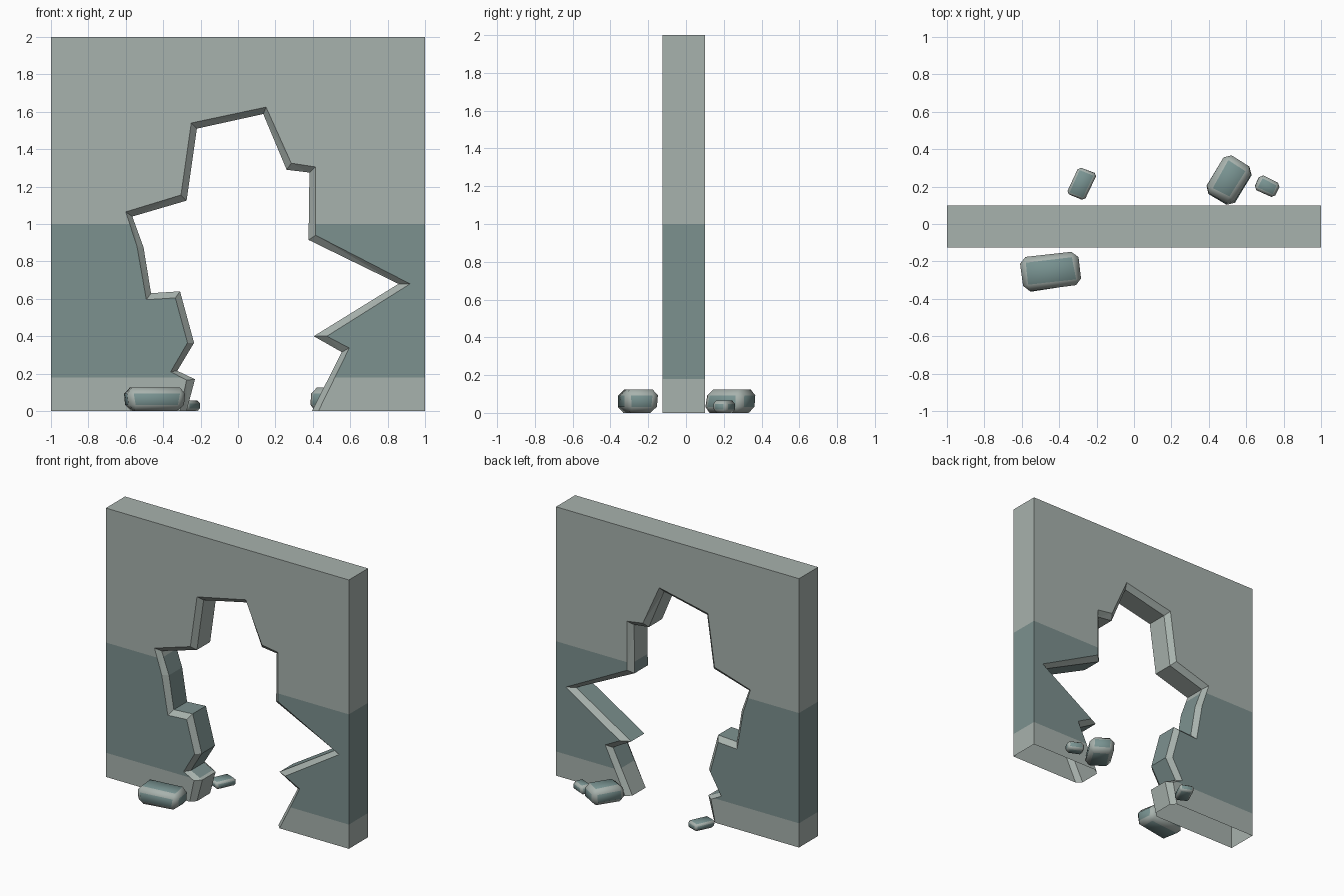
import bpy, bmesh, math, random
from mathutils import Vector, Matrix

if "Cube" in bpy.data.objects:
    bpy.data.objects.remove(bpy.data.objects["Cube"])

def material(name, rgb):
    m = bpy.data.materials.new(name)
    m.diffuse_color = (*rgb, 1)
    m.use_nodes = True
    m.node_tree.nodes["Principled BSDF"].inputs["Base Color"].default_value = m.diffuse_color
    return m

grey = material("pale plaster grey", (0.39, 0.445, 0.418))
teal = material("dull teal", (0.203, 0.282, 0.274))
stone = material("stone teal", (0.19, 0.292, 0.285))

def finish(bm, name, mats):
    me = bpy.data.meshes.new(name)
    bm.to_mesh(me)
    bm.free()
    for m in mats:
        me.materials.append(m)
    ob = bpy.data.objects.new(name, me)
    bpy.context.collection.objects.link(ob)
    return ob

# Broken opening, left foot to right foot: outer lip and inner lip (x, z)
outer = [(-.31, 0), (-.275, .165), (-.36, .21), (-.27, .365), (-.335, .605), (-.49, .595),
         (-.54, .88), (-.60, 1.065), (-.305, 1.155), (-.25, 1.54), (.15, 1.625), (.285, 1.325),
         (.415, 1.305), (.415, .94), (.92, .68), (.475, .40), (.595, .337), (.43, 0)]
inner = [(-.275, 0), (-.23, .17), (-.325, .215), (-.235, .365), (-.31, .64), (-.465, .63),
         (-.505, .875), (-.565, 1.04), (-.275, 1.125), (-.22, 1.51), (.135, 1.588), (.26, 1.29),
         (.382, 1.275), (.377, .915), (.858, .68), (.405, .40), (.555, .315), (.395, 0)]
Y0, Y1, LIP = -.125, .10, .035

# Wall: front and back sheets, chamfered opening, ends and top (open underneath)
bm = bmesh.new()
rings = [[bm.verts.new((x, y, z)) for x, z in pts] for pts, y in
         ((outer, Y0), (inner, Y0 + LIP), (inner, Y1 - LIP), (outer, Y1))]
frame = [[bm.verts.new((x, y, z)) for x, z in ((1, 0), (1, 2), (-1, 2), (-1, 0))] for y in (Y0, Y1)]
bm.faces.new(rings[0] + frame[0])
bm.faces.new(rings[3] + frame[1])
for a, b in zip(rings, rings[1:]):
    for i in range(len(outer) - 1):
        bm.faces.new((a[i], a[i + 1], b[i + 1], b[i]))
for i in range(3):
    bm.faces.new((frame[0][i], frame[0][i + 1], frame[1][i + 1], frame[1][i]))
bmesh.ops.recalc_face_normals(bm, faces=bm.faces[:])
bmesh.ops.triangulate(bm, faces=bm.faces[:])
# Painted band between two heights, left off the chipped chamfers
for h in (.18, 1.0):
    bmesh.ops.bisect_plane(bm, geom=bm.verts[:] + bm.edges[:] + bm.faces[:],
                           plane_co=(0, 0, h), plane_no=(0, 0, 1))
bm.normal_update()
for f in bm.faces:
    chamfer = .02 < abs(f.normal.y) < .98
    f.material_index = int(.18 < f.calc_center_median().z < 1.0 and not chamfer)
finish(bm, "broken_wall", [grey, teal])

# Rubble: skewed boxes with worn grey edges
def rock(name, x, y, size, turn, seed):
    rng = random.Random(seed)
    bm = bmesh.new()
    bmesh.ops.create_cube(bm, size=1)
    for v in bm.verts:
        v.co.x *= 1 + rng.uniform(-.14, .06)
        v.co.y *= 1 + rng.uniform(-.14, .06)
    bmesh.ops.scale(bm, vec=size, verts=bm.verts[:])
    old = set(bmesh.ops.bevel(bm, geom=bm.edges[:], offset=min(size) * .26, segments=1,
                              affect='EDGES', profile=.5)["faces"])
    for f in bm.faces:
        f.material_index = int(f in old)
        f.smooth = True
    bmesh.ops.transform(bm, verts=bm.verts[:],
                        matrix=Matrix.Translation((x, y, size[2] / 2))
                        @ Matrix.Rotation(math.radians(turn), 4, 'Z'))
    finish(bm, name, [stone, grey])

rock("large_front_rock", -.445, -.255, (.32, .19, .125), 7, 1)
rock("large_back_rock", .51, .235, (.24, .18, .125), 58, 2)
rock("small_back_rock_right", .71, .203, (.125, .09, .065), -25, 3)
rock("small_back_rock_left", -.277, .215, (.165, .11, .055), 65, 4)
